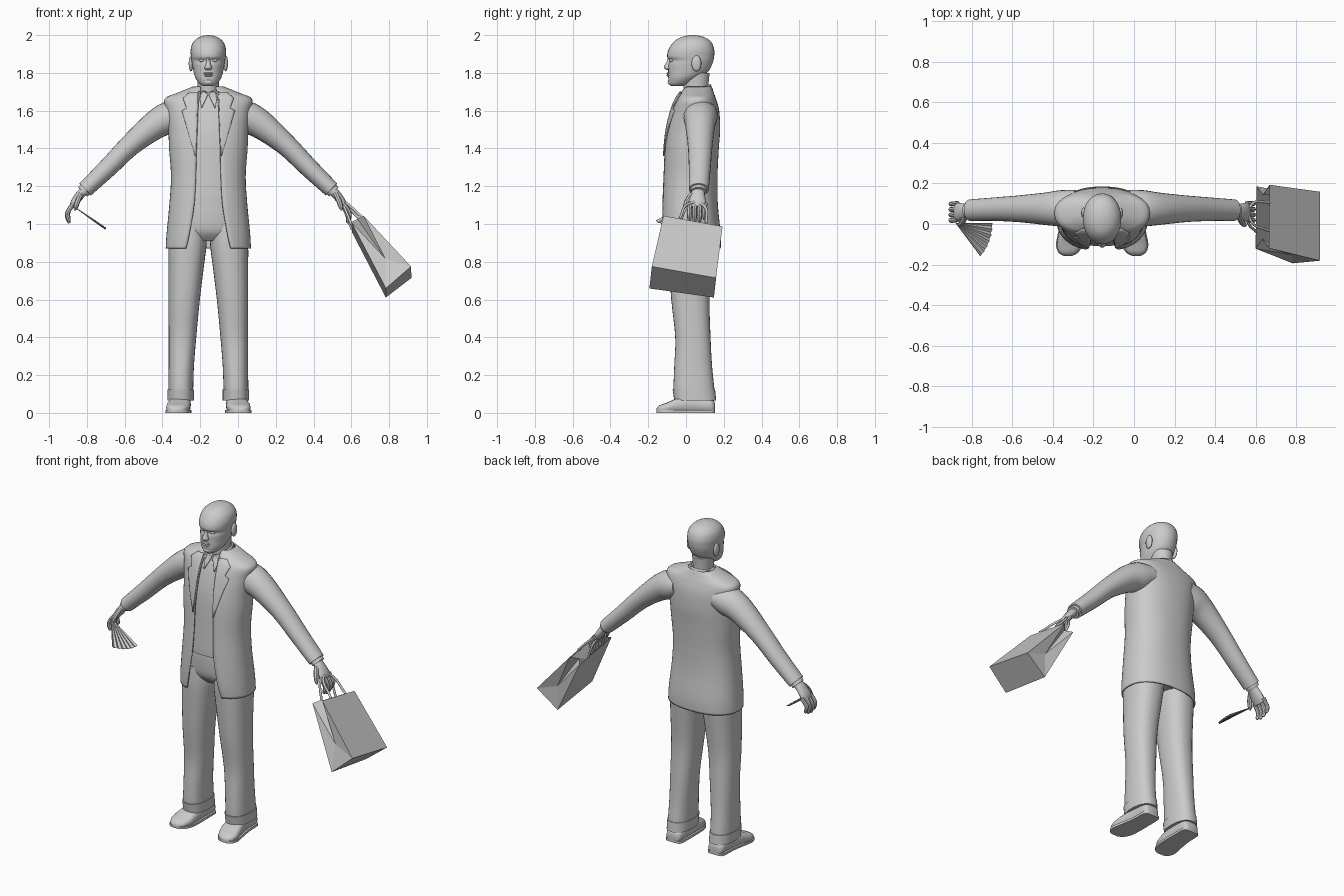
import bpy, bmesh, math
from mathutils import Vector
from mathutils.bvhtree import BVHTree

if "Cube" in bpy.data.objects:
    bpy.data.objects.remove(bpy.data.objects["Cube"], do_unlink=True)

CX = -0.157                      # body centre line
GREY = (0.6, 0.6, 0.6, 1)
mat = bpy.data.materials.new("plain grey")
mat.use_nodes = True
mat.diffuse_color = GREY
mat.node_tree.nodes["Principled BSDF"].inputs["Base Color"].default_value = GREY


def make(name, verts, faces, angle=40, thick=0):
    bm = bmesh.new()
    vs = [bm.verts.new(v) for v in verts]
    for f in faces:
        bm.faces.new([vs[i] for i in f])
    bmesh.ops.recalc_face_normals(bm, faces=bm.faces)
    me = bpy.data.meshes.new(name)
    bm.to_mesh(me)
    bm.free()
    ob = bpy.data.objects.new(name, me)
    bpy.context.collection.objects.link(ob)
    me.materials.append(mat)
    if thick:
        mod = ob.modifiers.new("thickness", 'SOLIDIFY')
        mod.thickness, mod.offset = thick, 0
    if angle:
        bpy.ops.object.select_all(action='DESELECT')
        ob.select_set(True)
        bpy.context.view_layer.objects.active = ob
        bpy.ops.object.shade_smooth_by_angle(angle=math.radians(angle))
    return ob


def dense(rows, k=4):
    """Catmull-Rom resampling of a short table."""
    out = []
    for i in range(len(rows) - 1):
        quad = [rows[max(i - 1, 0)], rows[i], rows[i + 1], rows[min(i + 2, len(rows) - 1)]]
        for j in range(k):
            t = j / k
            out.append([b + (c - a) * t / 2 + (a - 2.5 * b + 2 * c - d / 2) * t * t
                        + (1.5 * (b - c) + (d - a) / 2) * t ** 3 for a, b, c, d in zip(*quad)])
    return out + [list(rows[-1])]


def loft(name, rings, closed=True, caps=True, **kw):
    n = len(rings[0])
    verts = [p for r in rings for p in r]
    faces = [(i * n + j, i * n + (j + 1) % n, (i + 1) * n + (j + 1) % n, (i + 1) * n + j)
             for i in range(len(rings) - 1) for j in range(n if closed else n - 1)]
    if closed and caps:
        faces += [tuple(range(n)), tuple(range(len(verts) - n, len(verts)))]
    return make(name, verts, faces, **kw)


def power(v, e):
    return math.copysign(abs(v) ** e, v)


def ring(cx, z, a, front, back, w=0, e=0.85, n=32):
    """Rounded horizontal section, open at the front by half-width w."""
    t0 = math.asin((w / a) ** (1 / e)) if w else 0
    span = 2 * math.pi - 2 * t0
    ts = [t0 + span * i / (n if not w else n - 1) for i in range(n)]
    cy, b = (front + back) / 2, (back - front) / 2
    return [(cx + a * power(math.sin(t), e), cy - b * power(math.cos(t), e), z) for t in ts]


def tube(name, path, n=16, k=4):
    """Path rows: x, y, z, radius in xz, radius in y."""
    rows = dense(path, k)
    rings = []
    for i, r in enumerate(rows):
        d = Vector(rows[min(i + 1, len(rows) - 1)][:3]) - Vector(rows[max(i - 1, 0)][:3])
        side = d.cross(Vector((0, 1, 0))).normalized()
        up = side.cross(d).normalized()
        rings.append([Vector(r[:3]) + side * r[3] * math.cos(t) + up * r[4] * math.sin(t)
                      for t in (2 * math.pi * j / n for j in range(n))])
    return loft(name, rings)


def ball(name, loc, size):
    rings = [ring(loc[0], loc[2] + size[2] * math.sin(v), size[0] * math.cos(v),
                  loc[1] - size[1] * math.cos(v), loc[1] + size[1] * math.cos(v), e=1, n=16)
             for v in (math.radians(g) for g in range(-88, 89, 16))]
    return loft(name, rings, angle=80)


# Jacket: z, half width, front, back, opening half width
coat = dense([(.87, .222, -.125, .18, .118), (.95, .217, -.13, .18, .1),
              (1.1, .203, -.127, .165, .075), (1.25, .194, -.12, .163, .066),
              (1.4, .204, -.112, .17, .062), (1.5, .208, -.1, .177, .058),
              (1.6, .22, -.075, .172, .054), (1.66, .228, -.05, .156, .05),
              (1.69, .165, -.03, .145, .045), (1.725, .078, 0, .132, .04)])
jacket = loft("jacket", [ring(CX, z, a, f, b, w, n=48) for z, a, f, b, w in coat],
              closed=False, thick=.008)
# Shirt, belt and trouser top
shirt = loft("shirt", [ring(CX, z, a - .02, f + .016, b - .02)
                       for z, a, f, b, w in coat if z > 1.12])
loft("waistband", [ring(CX, z, .18, -.108, .14) for z in (1.1, 1.145)])
loft("trouser_top", [ring(CX, *r) for r in dense(
    [(.91, .15, -.05, .12), (.96, .185, -.09, .145), (1.04, .183, -.1, .145), (1.11, .176, -.1, .135)])])


# Shirt collar, tilted down to the front
def collar_ring(drop, grow):
    return [(x, y, 1.705 + .3 * (y - .05) - drop)
            for x, y, z in ring(CX, 0, .066 + grow, -.022 - grow, .13 + grow, e=1)]


collar = loft("shirt_collar", [collar_ring(.035, .016), collar_ring(.02, .012), collar_ring(-.012, 0),
                               collar_ring(-.01, -.008)], caps=False)

# Lapels and collar points draped over the chest
dg = bpy.context.evaluated_depsgraph_get()
trees = [BVHTree.FromObject(o, dg) for o in (jacket, shirt, collar)]


def drape(name, rows, s, lift, cols=6):
    pts = []
    for r, q in zip(rows, rows[1:] + [rows[-1]]):
        for j in range(4 if q is not r else 1):
            z, a, b = [u + (v - u) * j / 4 for u, v in zip(r, q)]
            line = []
            for c in range(cols + 1):
                x = CX + s * (a + (b - a) * c / cols)
                hits = [t.ray_cast(Vector((x, -1, z)), Vector((0, 1, 0)))[0] for t in trees]
                line.append((x, min([h.y for h in hits if h] or [-.03]) - lift, z))
            pts.append(line)
    loft(name, pts, closed=False, thick=.006)


for s, side in ((-1, "right"), (1, "left")):
    drape(side + "_lapel", [(1.36, .066, .07), (1.6, .058, .14), (1.612, .058, .115),
                            (1.665, .055, .135), (1.695, .055, .1)], s, .005)
    drape(side + "_collar_point", [(1.615, .034, .037), (1.685, .002, .05), (1.7, .012, .056)], s, .006)

# Head: z, half width, front, back
loft("neck", [ring(CX, *r, e=1) for r in dense([(1.66, .06, -.01, .12), (1.72, .056, -.012, .118),
                                                (1.8, .06, -.02, .125)])])
loft("head", [ring(CX, *r, e=.95) for r in dense(
    [(1.73, .025, -.078, -.02), (1.742, .046, -.09, .02), (1.775, .069, -.094, .075),
     (1.81, .079, -.094, .12), (1.845, .086, -.093, .138), (1.866, .089, -.087, .145),
     (1.886, .092, -.1, .149), (1.92, .094, -.094, .15), (1.955, .085, -.073, .139),
     (1.98, .063, -.045, .115), (1.994, .036, -.01, .083), (2.0, .008, .025, .045)])], angle=60)
loft("nose", [ring(CX, *r, e=1, n=12) for r in dense(
    [(1.815, .013, -.102, -.07), (1.823, .021, -.114, -.07), (1.835, .017, -.117, -.07),
     (1.86, .01, -.102, -.07), (1.882, .01, -.098, -.07)], 2)])
ball("upper_lip", (CX, -.091, 1.797), (.026, .012, .006))
ball("lower_lip", (CX, -.091, 1.786), (.022, .012, .006))
ball("chin", (CX, -.077, 1.752), (.028, .02, .018))

for s, side in ((-1, "right"), (1, "left")):
    def X(o):
        return CX + s * o

    ball(side + "_ear", (X(.092), .055, 1.85), (.012, .026, .042))
    ball(side + "_eye", (X(.034), -.076, 1.866), (.015, .012, .008))
    # Sleeve and cuff
    tube(side + "_sleeve", [(X(.13), .078, 1.585, .07, .09), (X(.2), .077, 1.565, .086, .09),
                            (X(.28), .075, 1.525, .076, .08), (X(.41), .075, 1.42, .058, .066),
                            (X(.53), .073, 1.3, .051, .058), (X(.652), .068, 1.183, .044, .053)], n=24)
    tube(side + "_shirt_cuff", [(X(.635), .068, 1.2, .036, .044), (X(.665), .067, 1.17, .035, .042)])
    # Hand
    tube(side + "_palm", [(X(.64), .065, 1.19, .024, .03), (X(.675), .063, 1.158, .024, .036),
                          (X(.708), .06, 1.115, .021, .045), (X(.722), .06, 1.09, .014, .04)])
    for i in range(4):
        y, r = .018 + .027 * i, .0125 - .001 * (i == 3)
        drop = (.01, 0, .004, .018)[i]
        tube(f"{side}_finger_{i + 1}", [
            (X(.712), y + .004, 1.108, r, r), (X(.738), y, 1.075, r, r),
            (X(.746), y, 1.04 + drop, r, r), (X(.738), y, 1.012 + drop, .01, .01),
            (X(.734), y, 1.004 + drop, .004, .004)], n=8, k=3)
    tube(side + "_thumb", [(X(.675), .035, 1.16, .014, .014), (X(.69), .008, 1.125, .014, .014),
                           (X(.702), -.004, 1.09, .012, .012), (X(.706), -.006, 1.072, .004, .004)],
         n=8, k=3)
    # Trouser leg with turn-up: z, centre offset, half width, front, back
    legs = [(.07, .145, .066, -.06, .155), (.13, .146, .066, -.066, .15), (.25, .143, .067, -.062, .138),
            (.4, .137, .073, -.057, .13), (.6, .128, .083, -.078, .125), (.78, .117, .094, -.09, .14),
            (.9, .109, .1, -.095, .15), (1.0, .1, .085, -.09, .14)]
    loft(side + "_trouser_leg", [ring(X(o), z, a, f, b) for z, o, a, f, b in dense(legs)])
    loft(side + "_turn_up", [ring(X(.146), z, .07, f, b) for z, f, b in
                             ((.066, -.062, .16), (.125, -.071, .154))])
    # Shoe: y, centre offset, half width, top height
    shoe = dense([(.153, .145, .03, .05), (.135, .145, .05, .075), (.05, .146, .053, .09),
                  (-.04, .153, .06, .08), (-.1, .162, .062, .055), (-.14, .167, .046, .04),
                  (-.157, .169, .018, .022)], 3)
    loft(side + "_shoe", [[(X(o + a * power(math.cos(t), .7)), y, h / 2 + h / 2 * power(math.sin(t), .7))
                           for t in (2 * math.pi * j / 16 for j in range(16))] for y, o, a, h in shoe])
    loft(side + "_sole", [[(X(o - a - .004), y, 0), (X(o + a + .004), y, 0),
                           (X(o + a + .004), y, .014), (X(o - a - .004), y, .014)] for y, o, a, h in shoe])

# Folding fan in the right hand
apex, u, v = Vector((-.88, .005, 1.1)), Vector((.82, 0, -.57)), Vector((0, -1, 0))
nrm = u.cross(v)
rim = [apex + .22 * (u * math.cos(t) + v * math.sin(t)) + nrm * (.004 if i % 2 else -.004)
       for i, t in enumerate(math.radians(4 * k) for k in range(13))]
make("folding_fan", [apex] + rim, [(0, i, i + 1) for i in range(1, 13)], angle=0, thick=.003)

# Carrier bag: top and bottom corners, inner then outer, front then back
top = [Vector(p) for p in ((.6, -.12, 1.01), (.605, .185, .955), (.665, -.118, 1.043), (.668, .192, .987))]
base = [Vector(p) for p in ((.783, -.193, .66), (.783, .147, .612), (.915, -.18, .775), (.917, .158, .715))]
verts = top + base
for i, inward in ((0, 1), (1, -1)):      # gusset folds
    mid_top = (top[i] + top[i + 2]) / 2 + Vector((0, .045 * inward, 0))
    mid_base = (base[i] + base[i + 2]) / 2
    verts += [mid_top, mid_top.lerp(mid_base, .68)]
panels = [(0, 1, 5, 4), (2, 3, 7, 6), (4, 5, 7, 6)]
for i, m in ((0, 8), (1, 10)):
    panels += [(i, m, m + 1), (i, m + 1, i + 4), (i + 2, m, m + 1), (i + 2, m + 1, i + 6),
               (i + 4, m + 1, i + 6)]
make("carrier_bag", verts, panels, angle=0, thick=.003)

# Bag handles
for name, a, b, peak in (("inner_handle", (0, .27), (0, .73), (.56, 1.095)),
                         ("outer_handle", (2, .27), (2, .73), (.575, 1.11))):
    ends = [top[i].lerp(top[i + 1], t) for i, t in (a, b)]
    path = [ends[0], Vector((peak[0], .02, peak[1])), Vector((peak[0], .09, peak[1] - .01)), ends[1]]
    cu = bpy.data.curves.new(name, 'CURVE')
    cu.dimensions, cu.bevel_depth, cu.bevel_resolution = '3D', .007, 2
    sp = cu.splines.new('BEZIER')
    sp.bezier_points.add(3)
    for bp, p in zip(sp.bezier_points, path):
        bp.co, bp.handle_left_type, bp.handle_right_type = p, 'AUTO', 'AUTO'
    cu.materials.append(mat)
    bpy.context.collection.objects.link(bpy.data.objects.new(name, cu))
